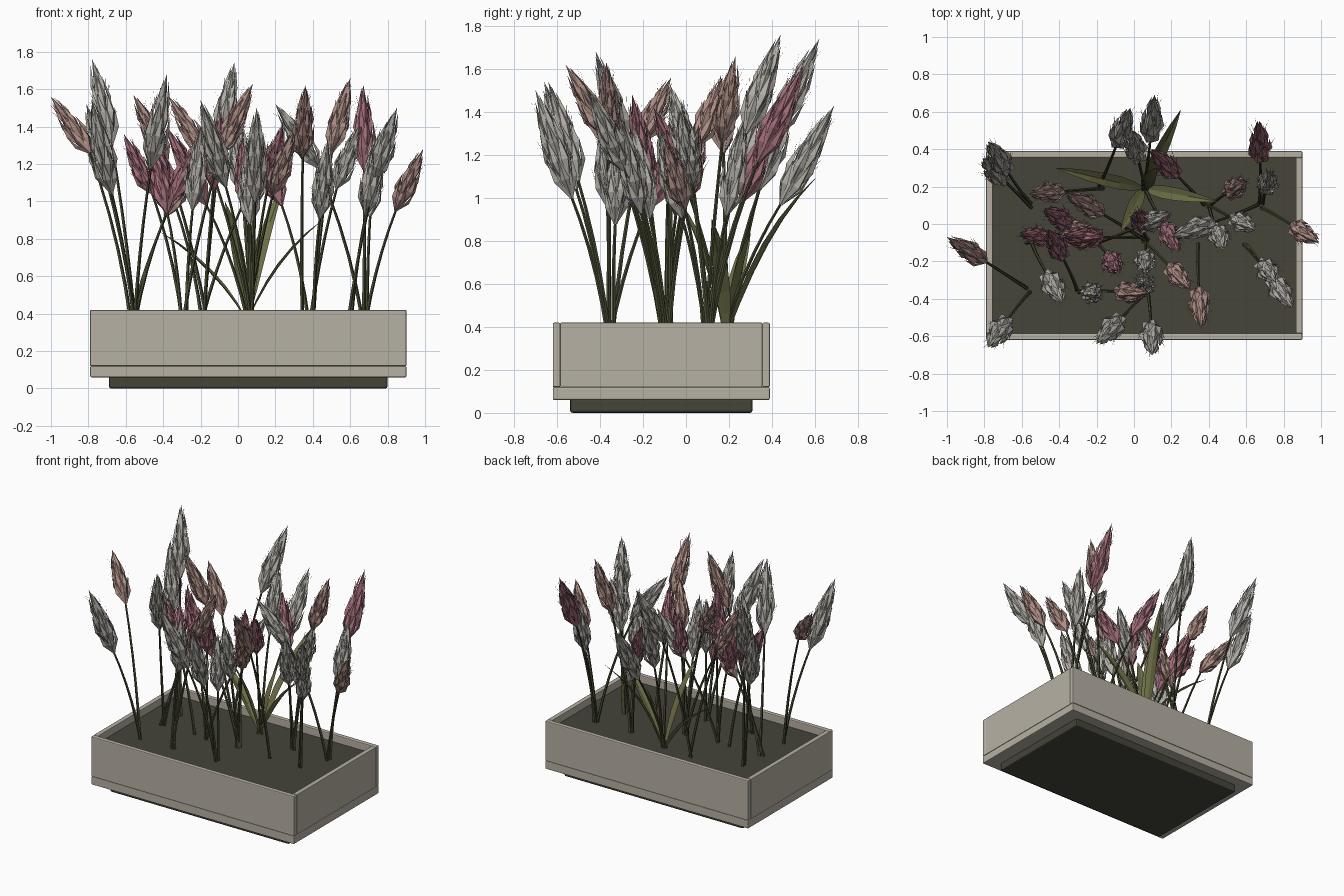
import bpy, bmesh, math, random
from mathutils import Vector

random.seed(4)
cube = bpy.data.objects.get("Cube")
if cube:
    bpy.data.objects.remove(cube, do_unlink=True)


def material(name, r, g, b):
    """Flat material from a linear colour."""
    mat = bpy.data.materials.new(name)
    mat.use_nodes = True
    mat.diffuse_color = (r, g, b, 1)
    mat.node_tree.nodes["Principled BSDF"].inputs["Base Color"].default_value = (r, g, b, 1)
    return mat


stone = material("warm grey stone", .47, .44, .37)
soil_mat = material("dark soil", .06, .058, .042)
stem_mat = material("dark olive stem", .065, .07, .032)
leaf_mat = material("olive leaf", .16, .165, .065)
silver = material("silver plume", .44, .425, .38)
rose = material("rose plume", .36, .155, .19)
tan = material("dusty tan plume", .42, .27, .235)


def finish(name, bm, mat):
    mesh = bpy.data.meshes.new(name)
    bm.to_mesh(mesh)
    bm.free()
    mesh.materials.append(mat)
    return mesh


def place(name, mesh):
    obj = bpy.data.objects.new(name, mesh)
    bpy.context.collection.objects.link(obj)
    return obj


def box(name, low, high, mat, bevel=0):
    low, high = Vector(low), Vector(high)
    bm = bmesh.new()
    bmesh.ops.create_cube(bm, size=1)
    bmesh.ops.scale(bm, vec=high - low, verts=bm.verts)
    bmesh.ops.translate(bm, vec=(low + high) / 2, verts=bm.verts)
    obj = place(name, finish(name, bm, mat))
    if bevel:
        mod = obj.modifiers.new("soft edges", "BEVEL")
        mod.width, mod.segments = bevel, 2
    return obj


# Planter: foot, floor slab, four walls and soil
left, right, front, back = -.79, .9, -.62, .39
wall, floor, rim = .035, .12, .42
box("foot", (-.69, -.54, 0), (.8, .31, .07), soil_mat, .012)
box("floor_slab", (left, front, .06), (right, back, floor), stone, .006)
box("front_wall", (left, front, floor), (right, front + wall, rim), stone, .006)
box("back_wall", (left, back - wall, floor), (right, back, rim), stone, .006)
for name, x in (("right_wall", left), ("left_wall", right - wall)):
    box(name, (x, front + wall, floor), (x + wall, back - wall, rim), stone, .004)
box("soil", (left + wall, front + wall, floor),
    (right - wall, back - wall, .365), soil_mat)


def profile(t):
    """Radius of a plume at height t, both from 0 to 1."""
    if t < .3:
        return .2 + .8 * math.sin(t / .3 * math.pi / 2)
    return max(0, 1 - ((t - .3) / .7) ** 1.4)


def polar(angle, radius, z):
    return Vector((radius * math.cos(angle), radius * math.sin(angle), z))


def plume_mesh(name, mat):
    """Unit seed head: a spindle core, overlapping bracts and fine bristles."""
    bm = bmesh.new()
    sides = 6
    rings = [[bm.verts.new(polar(math.tau * i / sides, .72 * profile(t) + .01, t))
              for i in range(sides)] for t in (0, .12, .3, .55, .8, 1)]
    for lower, upper in zip(rings, rings[1:]):
        for i in range(sides):
            j = (i + 1) % sides
            bm.faces.new((lower[i], lower[j], upper[j], upper[i]))
    # Bracts: folded kites in staggered rows
    for row, t in enumerate((0, .17, .34, .5)):
        for i in range(5):
            a = math.tau * (i + row / 2) / 5 + random.uniform(-.15, .15)
            size = .42 + random.uniform(-.04, .05)
            half = .5 if row < 3 else .6
            mid_t = t + size * .45
            r = profile(mid_t)
            base = bm.verts.new(polar(a, .6 * profile(t), t))
            mid = bm.verts.new(polar(a, r + .12, mid_t))
            edge_a = bm.verts.new(polar(a - half, r * .88, mid_t))
            edge_b = bm.verts.new(polar(a + half, r * .88, mid_t))
            tip = bm.verts.new(polar(a, profile(t + size) * .95 + .12, t + size))
            for face in ((base, edge_a, mid), (base, mid, edge_b),
                         (edge_a, tip, mid), (mid, tip, edge_b)):
                bm.faces.new(face)
    # Bristles: thin slivers leaning outward
    for i in range(18):
        a = i * 2.4
        t = random.uniform(.2, .75)
        r = profile(t)
        verts = [polar(a - .07, r * .85, t), polar(a + .07, r * .85, t),
                 polar(a, r + random.uniform(.2, .45), t + .2)]
        bm.faces.new([bm.verts.new(v) for v in verts])
    return finish(name, bm, mat)


plumes = {mat: plume_mesh(mat.name, mat) for mat in (silver, rose, tan)}


def stem_mesh(start, bend, end):
    """Thin tapering tube along a quadratic curve."""
    bm = bmesh.new()
    steps, sides, previous = 5, 5, None
    for s in range(steps + 1):
        t = s / steps
        centre = start * (1 - t) ** 2 + bend * 2 * t * (1 - t) + end * t * t
        ring = [bm.verts.new(centre + polar(math.tau * i / sides, .011 - .004 * t, 0))
                for i in range(sides)]
        if previous:
            for i in range(sides):
                j = (i + 1) % sides
                bm.faces.new((previous[i], previous[j], ring[j], ring[i]))
        previous = ring
    return finish("stem", bm, stem_mat)


def clump(x, y, *heads):
    """Stems from one root; each head is colour, tip and height of the plume."""
    root = Vector((x, y, .36))
    for mat, tip_x, tip_y, tip_z, height in heads:
        tip = Vector((tip_x, tip_y, tip_z))
        base = root.lerp(tip, .52)
        base.z = tip_z - height
        bend = root.lerp(base, .36)
        bend.z = root.z + (base.z - root.z) * .55
        start = root + polar(random.uniform(0, math.tau), .015, 0)
        place("stem", stem_mesh(start, bend, base + (tip - base) * .05))
        head = place("flower_head", plumes[mat])
        axis = tip - base
        head.rotation_mode = "QUATERNION"
        head.rotation_quaternion = axis.to_track_quat("Z", "Y")
        head.location = base
        width = .034 + .055 * axis.length
        head.scale = (width, width, axis.length)


# Flower clumps, from the right side of the planter to the left
clump(-.56, -.35, (tan, -1, -.07, 1.56, .3), (silver, -.78, -.66, 1.54, .5))
clump(-.56, .1, (silver, -.78, .44, 1.76, .46), (silver, -.81, .35, 1.52, .46))
clump(-.56, -.1, (silver, -.38, -.42, 1.68, .5), (rose, -.17, -.07, 1.38, .38),
      (tan, -.23, 0, 1.22, .3))
clump(-.29, -.1, (rose, -.61, -.05, 1.36, .32))
clump(-.29, -.35, (rose, -.46, -.03, 1.3, .36), (silver, -.2, -.38, 1.4, .44),
      (tan, .08, -.37, 1.63, .38))
clump(-.18, .19, (tan, -.56, .16, 1.57, .36), (silver, -.02, .62, 1.74, .45))
clump(-.18, -.1, (rose, -.48, .08, 1.38, .4), (silver, .2, .06, 1.33, .36),
      (rose, -.09, -.25, 1.48, .42))
clump(.06, .17, (silver, .11, .69, 1.43, .46), (silver, -.01, .5, 1.5, .46),
      (rose, .24, -.15, 1.42, .36))
clump(.06, -.08, (tan, -.37, .17, 1.56, .32), (rose, -.38, -.06, 1.4, .42),
      (silver, .06, -.25, 1.35, .44), (rose, .02, .06, 1.34, .36),
      (tan, .3, -.35, 1.38, .34))
clump(.08, -.35, (silver, .1, -.7, 1.5, .5), (silver, -.2, -.64, 1.54, .46),
      (silver, .05, -.31, 1.3, .42))
clump(.33, -.1, (tan, .36, -.56, 1.62, .38))
clump(.39, .1, (rose, .09, .4, 1.36, .38), (silver, .48, -.13, 1.33, .42),
      (silver, .65, -.03, 1.41, .34), (tan, .6, .23, 1.66, .4))
clump(.6, -.1, (silver, .76, -.31, 1.38, .45), (silver, .85, -.45, 1.5, .38))
clump(.68, .1, (silver, .2, -.07, 1.52, .34), (silver, .73, .27, 1.36, .44),
      (tan, .99, -.1, 1.28, .33), (rose, .67, .55, 1.62, .45))


def blade(tip):
    """Folded leaf blade arching from the shared root."""
    root, tip = Vector((.05, .19, .36)), Vector(tip)
    across = (tip - root).cross(Vector((0, 0, 1))).normalized()
    bend = root.lerp(tip, .35)
    bend.z = root.z + (tip.z - root.z) * .65
    bm = bmesh.new()
    previous = None
    for s in range(7):
        t = s / 6
        centre = root * (1 - t) ** 2 + bend * 2 * t * (1 - t) + tip * t * t
        half = .006 + .03 * math.sin(math.pi * t ** .8) if s < 6 else .001
        row = [bm.verts.new(p) for p in (centre - across * half,
               centre - Vector((0, 0, half * .5)), centre + across * half)]
        if previous:
            for i in range(2):
                bm.faces.new((previous[i], previous[i + 1], row[i + 1], row[i]))
        previous = row
    place("leaf_blade", finish("leaf_blade", bm, leaf_mat))


# Broad leaves at the back
for leaf_tip in ((-.42, .3, .84), (.45, .12, .9), (.25, .61, 1.1),
                 (-.07, -.04, 1), (.12, .3, .84)):
    blade(leaf_tip)
